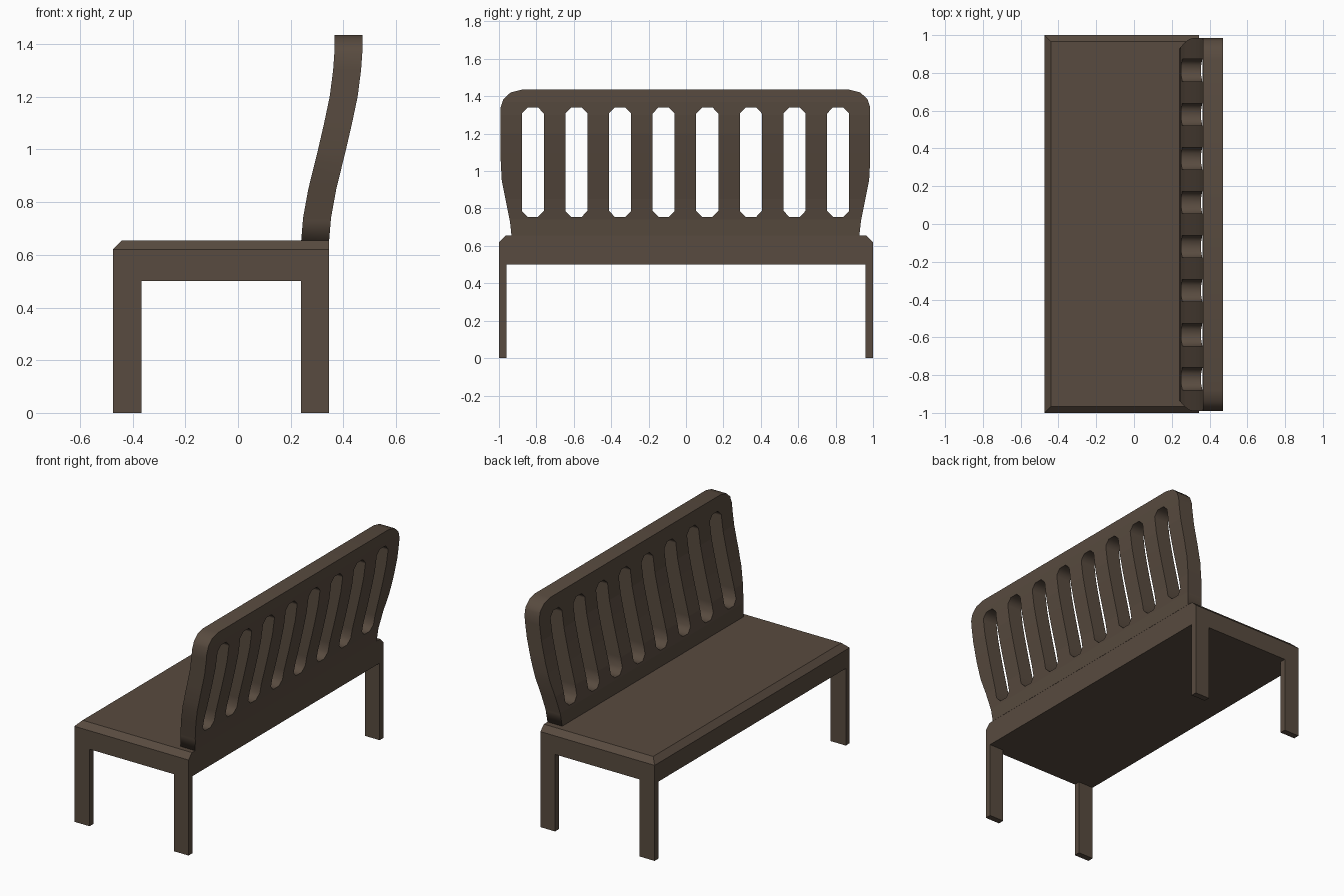
import bpy, bmesh
from mathutils import Vector

if "Cube" in bpy.data.objects:
    bpy.data.objects.remove(bpy.data.objects["Cube"])

wood = bpy.data.materials.new("dark brown wood")
wood.diffuse_color = (0.098, 0.070, 0.050, 1)
wood.use_nodes = True
wood.node_tree.nodes["Principled BSDF"].inputs["Base Color"].default_value = wood.diffuse_color


def add_object(name, bm):
    bmesh.ops.recalc_face_normals(bm, faces=bm.faces)
    me = bpy.data.meshes.new(name)
    bm.to_mesh(me)
    bm.free()
    me.materials.append(wood)
    ob = bpy.data.objects.new(name, me)
    bpy.context.collection.objects.link(ob)
    return ob


def stacked_rects(name, levels):
    """Solid through rectangles (x0, x1, y0, y1, z), bottom to top."""
    bm = bmesh.new()
    rings = [[bm.verts.new(p) for p in ((a, c, z), (b, c, z), (b, d, z), (a, d, z))]
             for a, b, c, d, z in levels]
    for lo, hi in zip(rings, rings[1:]):
        for i in range(4):
            j = (i + 1) % 4
            bm.faces.new((lo[i], lo[j], hi[j], hi[i]))
    bm.faces.new(rings[0][::-1])
    bm.faces.new(rings[-1])
    return add_object(name, bm)


# Seat slab, top edge chamfered on the open front and both ends
stacked_rects("seat", [(-0.475, 0.345, -1, 1, 0.50),
                       (-0.475, 0.345, -1, 1, 0.62),
                       (-0.44, 0.345, -0.965, 0.965, 0.655)])

# Four flat legs
for side, y0, y1 in (("left", -1, -0.96), ("right", 0.96, 1)):
    for end, x0, x1 in (("front", -0.475, -0.366), ("rear", 0.24, 0.345)):
        stacked_rects(f"{end}_{side}_leg", [(x0, x1, y0, y1, 0), (x0, x1, y0, y1, 0.50)])

# Backrest outline (half width, height), mirrored, plus eight chamfered slots
half = [(0.93, 0.655), (0.938, 0.73), (0.962, 0.85), (0.982, 0.95), (0.988, 1.06),
        (0.988, 1.34), (0.973, 1.385), (0.935, 1.42), (0.875, 1.435)]
loops = [half + [(-y, z) for y, z in reversed(half)]]
for i in range(8):
    c = -0.816 + i * 0.2332
    w, n, b, t, k = 0.059, 0.028, 0.755, 1.34, 0.032
    loops.append([(c - n, b), (c + n, b), (c + w, b + k), (c + w, t - k),
                  (c + n, t), (c - n, t), (c - w, t - k), (c - w, b + k)])

curve = bpy.data.curves.new("backrest_outline", "CURVE")
curve.dimensions = "2D"
curve.fill_mode = "BOTH"
curve.extrude = 0.053
for pts in loops:
    sp = curve.splines.new("POLY")
    sp.points.add(len(pts) - 1)
    for p, (y, z) in zip(sp.points, pts):
        p.co = (y, z, 0, 1)
    sp.use_cyclic_u = True
helper = bpy.data.objects.new("backrest_outline", curve)
bpy.context.collection.objects.link(helper)
bpy.context.view_layer.update()
flat = bpy.data.meshes.new_from_object(helper.evaluated_get(bpy.context.evaluated_depsgraph_get()))
bpy.data.objects.remove(helper)

bm = bmesh.new()
bm.from_mesh(flat)
bmesh.ops.remove_doubles(bm, verts=bm.verts, dist=0.0005)

# Slice the plate at heights and sweep it backwards along an S profile
sweep = [(0.655, 0.293), (0.74, 0.300), (0.85, 0.320), (1.0, 0.357), (1.1, 0.380),
         (1.2, 0.401), (1.3, 0.414), (1.37, 0.419), (1.436, 0.419)]
for z, _ in sweep[1:-1]:
    bmesh.ops.bisect_plane(bm, geom=bm.verts[:] + bm.edges[:] + bm.faces[:], dist=1e-5,
                           plane_co=Vector((0, z, 0)), plane_no=Vector((0, 1, 0)))


def sweep_x(z):
    for (z0, x0), (z1, x1) in zip(sweep, sweep[1:]):
        if z <= z1:
            return x0 + (x1 - x0) * (z - z0) / (z1 - z0)
    return sweep[-1][1]


for v in bm.verts:
    y, z, depth = v.co
    v.co = (sweep_x(z) + depth, y - 0.003, z)
add_object("slatted_backrest", bm)
